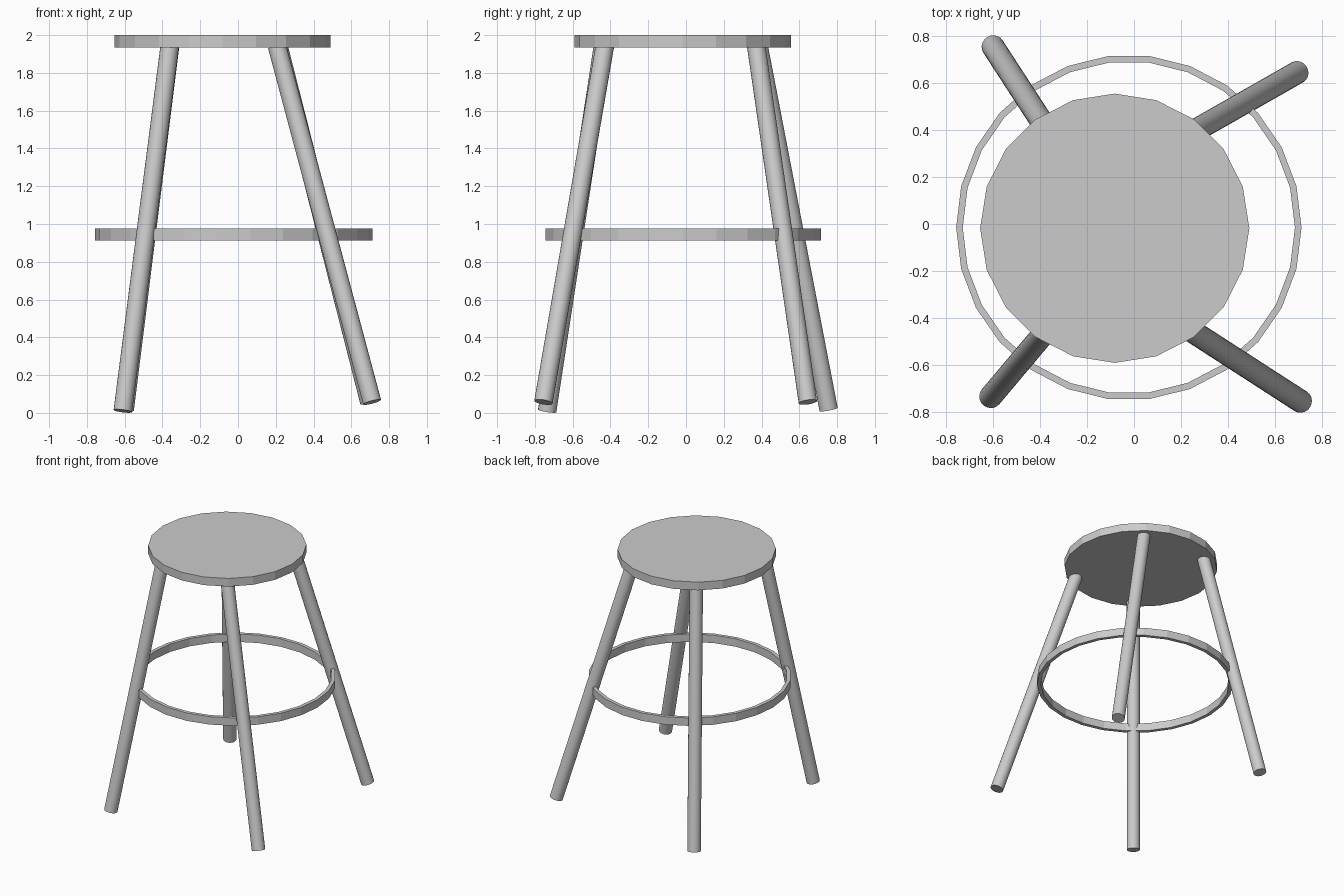
import bpy, bmesh, math
from mathutils import Vector

if "Cube" in bpy.data.objects:
    bpy.data.objects.remove(bpy.data.objects["Cube"])


def finish(name, bm):
    bmesh.ops.recalc_face_normals(bm, faces=bm.faces)
    me = bpy.data.meshes.new(name)
    bm.to_mesh(me)
    bm.free()
    ob = bpy.data.objects.new(name, me)
    bpy.context.collection.objects.link(ob)
    return ob


def lathe(name, profile, sides, centre):
    """Revolve a closed (radius, z) profile around a vertical axis."""
    bm = bmesh.new()
    rings = []
    for i in range(sides):
        a = 2 * math.pi * i / sides
        rings.append([bm.verts.new((centre[0] + r * math.cos(a),
                                    centre[1] + r * math.sin(a), z)) for r, z in profile])
    n = len(profile)
    for i in range(sides):
        p, q = rings[i], rings[(i + 1) % sides]
        for j in range(n):
            k = (j + 1) % n
            bm.faces.new((p[j], q[j], q[k], p[k]))
    return finish(name, bm)


def rod(name, a, b, radius, sides=20):
    a, b = Vector(a), Vector(b)
    bm = bmesh.new()
    bmesh.ops.create_cone(bm, cap_ends=True, segments=sides, radius1=radius,
                          radius2=radius, depth=(b - a).length)
    rot = (b - a).to_track_quat('Z', 'Y').to_matrix()
    bmesh.ops.rotate(bm, verts=bm.verts, matrix=rot)
    bmesh.ops.translate(bm, verts=bm.verts, vec=(a + b) / 2)
    ob = finish(name, bm)
    bpy.ops.object.select_all(action='DESELECT')
    ob.select_set(True)
    bpy.context.view_layer.objects.active = ob
    bpy.ops.object.shade_smooth_by_angle(angle=math.radians(30))
    return ob


# Round seat
bm = bmesh.new()
bmesh.ops.create_cone(bm, cap_ends=True, segments=20, radius1=0.573,
                      radius2=0.573, depth=0.065)
# first vertex of the disc lies on an axis
bmesh.ops.translate(bm, verts=bm.verts, vec=(-0.082, -0.018, 1.9675))
finish("seat", bm)

# Foot ring
lathe("foot_ring", [(0.707, 0.912), (0.735, 0.912), (0.735, 0.975), (0.707, 0.975)],
      26, (-0.022, -0.015))

# Splayed legs: foot centre, top centre
legs = {
    "front_left_leg": ((-0.61, -0.735, 0.01), (-0.362, -0.44, 1.94)),
    "back_left_leg": ((-0.60, 0.755, 0.018), (-0.36, 0.385, 1.94)),
    "front_right_leg": ((0.71, -0.755, 0.057), (0.207, -0.43, 1.94)),
    "back_right_leg": ((0.695, 0.645, 0.057), (0.215, 0.372, 1.94)),
}
for name, (foot, top) in legs.items():
    rod(name, foot, top, 0.049)
